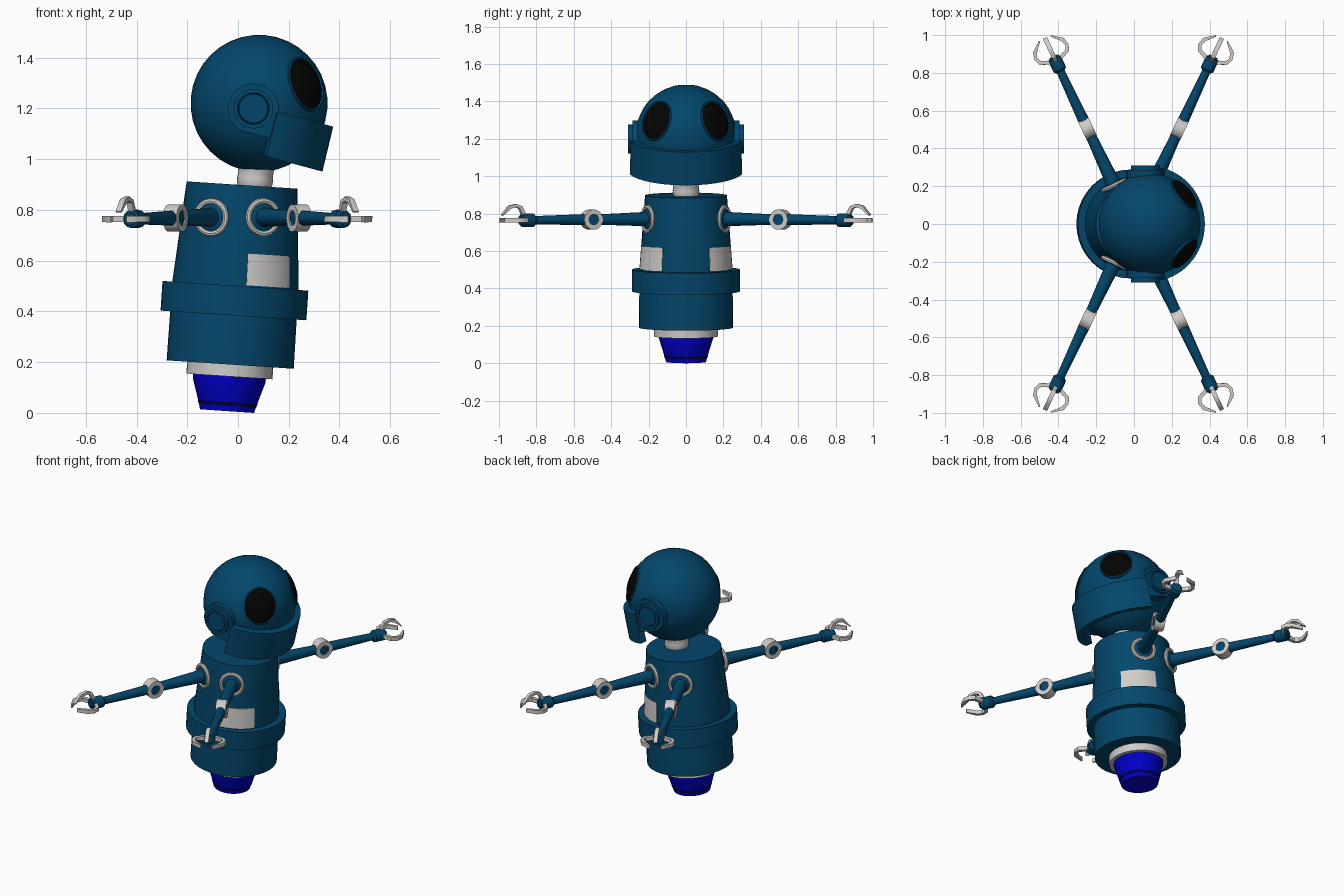
import bpy, bmesh, math
from mathutils import Matrix, Vector

if "Cube" in bpy.data.objects:
    bpy.data.objects.remove(bpy.data.objects["Cube"])


def material(name, rgb):
    m = bpy.data.materials.new(name)
    m.use_nodes = True
    m.diffuse_color = (*rgb, 1)
    m.node_tree.nodes["Principled BSDF"].inputs["Base Color"].default_value = (*rgb, 1)
    return m


TEAL = material("teal_blue", (0.001, 0.062, 0.147))
GREY = material("light_grey", (0.62, 0.61, 0.59))
BLACK = material("black_lens", (0.001, 0.001, 0.001))
BLUE = material("vivid_blue", (0.0, 0.0, 0.6))
NAVY = material("dark_navy", (0.0, 0.0, 0.06))


def finish(name, bm, matrix, mat, angle=35):
    bmesh.ops.remove_doubles(bm, verts=bm.verts, dist=1e-5)
    bmesh.ops.recalc_face_normals(bm, faces=bm.faces)
    mesh = bpy.data.meshes.new(name)
    bm.to_mesh(mesh)
    bm.free()
    mesh.transform(matrix)
    for p in mesh.polygons:
        p.use_smooth = True
    mesh.set_sharp_from_angle(angle=math.radians(angle))
    mesh.materials.append(mat)
    ob = bpy.data.objects.new(name, mesh)
    bpy.context.collection.objects.link(ob)


def lathe(name, profile, matrix, mat, segs=32, closed=False):
    """Spin (radius, height) points about local z."""
    bm = bmesh.new()
    pts = list(profile)
    if closed:
        pts.append(pts[0])
    else:
        pts = [(0, pts[0][1])] + pts + [(0, pts[-1][1])]
    rings = []
    for i in range(segs):
        a = 2 * math.pi * i / segs
        rings.append([bm.verts.new((r * math.cos(a), r * math.sin(a), z)) for r, z in pts])
    for i in range(segs):
        a, b = rings[i], rings[(i + 1) % segs]
        for j in range(len(pts) - 1):
            bm.faces.new((a[j], b[j], b[j + 1], a[j + 1]))
    bmesh.ops.dissolve_degenerate(bm, dist=1e-6, edges=bm.edges)
    finish(name, bm, matrix, mat)


def ring(name, major, minor, matrix, mat):
    prof = [(major + minor * math.cos(k * math.pi / 4), minor * math.sin(k * math.pi / 4))
            for k in range(8)]
    lathe(name, prof, matrix, mat, closed=True)


def strip(name, sections, matrix, mat, angle=35):
    """Skin a row of four-cornered sections and cap both ends."""
    bm = bmesh.new()
    rows = [[bm.verts.new(v) for v in s] for s in sections]
    for a, b in zip(rows, rows[1:]):
        for j in range(4):
            k = (j + 1) % 4
            bm.faces.new((a[j], a[k], b[k], b[j]))
    bm.faces.new(rows[0])
    bm.faces.new(rows[-1])
    finish(name, bm, matrix, mat, angle)


def arc_shell(name, r_low, r_high, thick, a0, a1, z0, z1, matrix, mat, steps=20):
    """Curved plate around local z, angles measured from +x."""
    profile = [(r_low, z0), (r_high, z1), (r_high - thick, z1), (r_low - thick, z0)]
    sections = []
    for i in range(steps + 1):
        a = math.radians(a0 + (a1 - a0) * i / steps)
        sections.append([(r * math.cos(a), r * math.sin(a), z) for r, z in profile])
    strip(name, sections, matrix, mat)


def frame(origin, x, y, z):
    m = Matrix((x, y, z)).transposed().to_4x4()
    m.translation = origin
    return m


# Leaning torso with its belt, collar and thruster
body = Matrix.Translation((-0.043, 0, 0.007)) @ Matrix.Rotation(math.radians(3.8), 4, "Y")
lathe("torso", [(0.251, 0.184), (0.249, 0.5), (0.219, 0.893)], body, TEAL, 40)
lathe("belt", [(0.288, 0.378), (0.288, 0.495)], body, TEAL, 40)
lathe("thruster_collar", [(0.17, 0.137), (0.17, 0.2)], body, GREY)
lathe("thruster", [(0.107, 0), (0.113, 0.025), (0.118, 0.04), (0.132, 0.085), (0.143, 0.12),
                   (0.145, 0.145)], body, BLUE)
lathe("thruster_band", [(0.1135, 0.022), (0.1185, 0.036)], body, NAVY)
for side, name in ((-1, "right"), (1, "left")):
    arc_shell(name + "_chest_panel", 0.252, 0.2425, 0.008, side * 31, side * 80, 0.5, 0.625,
              body, GREY)

# Neck
neck = Matrix.Translation((0.062, 0, 0.87)) @ Matrix.Rotation(math.radians(6), 4, "Y")
lathe("neck", [(0.05, 0), (0.064, 0.016), (0.07, 0.035), (0.071, 0.055), (0.068, 0.075),
               (0.07, 0.08), (0.07, 0.13)], neck, GREY)

# Head, nodding forward
centre = Vector((0.083, 0, 1.22))
head = Matrix.Translation(centre) @ Matrix.Rotation(math.radians(15), 4, "Y")
bm = bmesh.new()
bmesh.ops.create_uvsphere(bm, u_segments=28, v_segments=18, radius=0.27)
finish("head", bm, head, TEAL)
arc_shell("jaw_guard", 0.311, 0.306, 0.043, -75, 75, -0.195, -0.013, head, TEAL, 28)

ear_profile = [(0.1, 0.2), (0.1, 0.287), (0.078, 0.287), (0.078, 0.31), (0.063, 0.31),
               (0.06, 0.3), (0.056, 0.305)]
for side, name in ((-1, "right"), (1, "left")):
    arc_shell(name + "_jaw_strap", 0.298, 0.298, 0.04, side * 72, side * 97, -0.122, -0.013,
              head, TEAL, 6)
    ear = frame(Vector((-0.016, 0, -0.026)), Vector((side, 0, 0)), Vector((0, 0, 1)),
                Vector((0, side, 0)))
    lathe(name + "_ear", ear_profile, head @ ear, TEAL)
    # Domed oval eye with a thin rim
    n = Vector((0.73, side * 0.622, 0.305)).normalized()
    x = Vector((0, 0, 1)).cross(n).normalized()
    eye = frame(centre + n * 0.247, x, n.cross(x), n) @ Matrix.Diagonal((0.09, 0.104, 1, 1))
    lathe(name + "_eye", [(0.98, -0.02), (0.98, 0.008), (0.8, 0.019), (0.55, 0.027),
                          (0.25, 0.031)], eye, BLACK)
    lathe(name + "_eye_rim", [(0.96, -0.03), (1.07, -0.03), (1.07, 0.008), (1.03, 0.013),
                              (0.96, 0.006)], eye, TEAL, closed=True)


def claw(name, matrix):
    """Flat hooked finger, as (out, along) points of its outer and inner edges."""
    outer = [(0.025, -0.012), (0.085, 0.015), (0.1, 0.05), (0.09, 0.09), (0.035, 0.132)]
    inner = [(0.025, 0.012), (0.072, 0.03), (0.082, 0.052), (0.072, 0.08), (0.03, 0.126)]
    w = 0.012
    strip(name, [((ox, -w, oz), (ox, w, oz), (ix, w, iz), (ix, -w, iz))
                 for (ox, oz), (ix, iz) in zip(outer, inner)], matrix, GREY, 40)


# Four outstretched arms, drooping very slightly
for sx, end in ((-1, "rear"), (1, "front")):
    for sy, side in ((-1, "right"), (1, "left")):
        tag = end + "_" + side + "_"
        d = Vector((0.425 * sx, 0.905 * sy, -0.009)).normalized()
        across = Vector((0, 0, 1)).cross(d).normalized()
        arm = frame(Vector((0.1 * sx - 0.003, 0.2 * sy, 0.771)), across, d.cross(across), d)
        at = lambda t: arm @ Matrix.Translation((0, 0, t))
        ring(tag + "shoulder_ring", 0.064, 0.012, at(0.005), GREY)
        lathe(tag + "shoulder", [(0.06, -0.05), (0.058, 0.008), (0.04, 0.018)], arm, TEAL)
        lathe(tag + "upper_arm", [(0.04, -0.03), (0.027, 0.31)], arm, TEAL, 16)
        lathe(tag + "forearm", [(0.03, 0.36), (0.021, 0.71)], arm, TEAL, 16)
        # Elbow hub lies across the arm
        hub = at(0.338) @ Matrix.Rotation(math.pi / 2, 4, "Y")
        lathe(tag + "elbow", [(0.03, -0.03), (0.054, -0.03), (0.054, 0.03), (0.03, 0.03)],
              hub, GREY, 24, closed=True)
        lathe(tag + "elbow_pin", [(0.031, -0.024), (0.031, 0.024)], hub, TEAL, 16)
        lathe(tag + "wrist", [(0.024, 0.67), (0.036, 0.682), (0.036, 0.748), (0.025, 0.754),
                              (0.025, 0.76)], arm, TEAL, 12)
        for label, turn, reach in (("inner", 0, 1), ("top", 90, 0.88), ("outer", 180, 1)):
            claw(tag + label + "_claw",
                 at(0.735) @ Matrix.Rotation(math.radians(turn), 4, "Z")
                 @ Matrix.Diagonal((reach, 1, 1, 1)))
